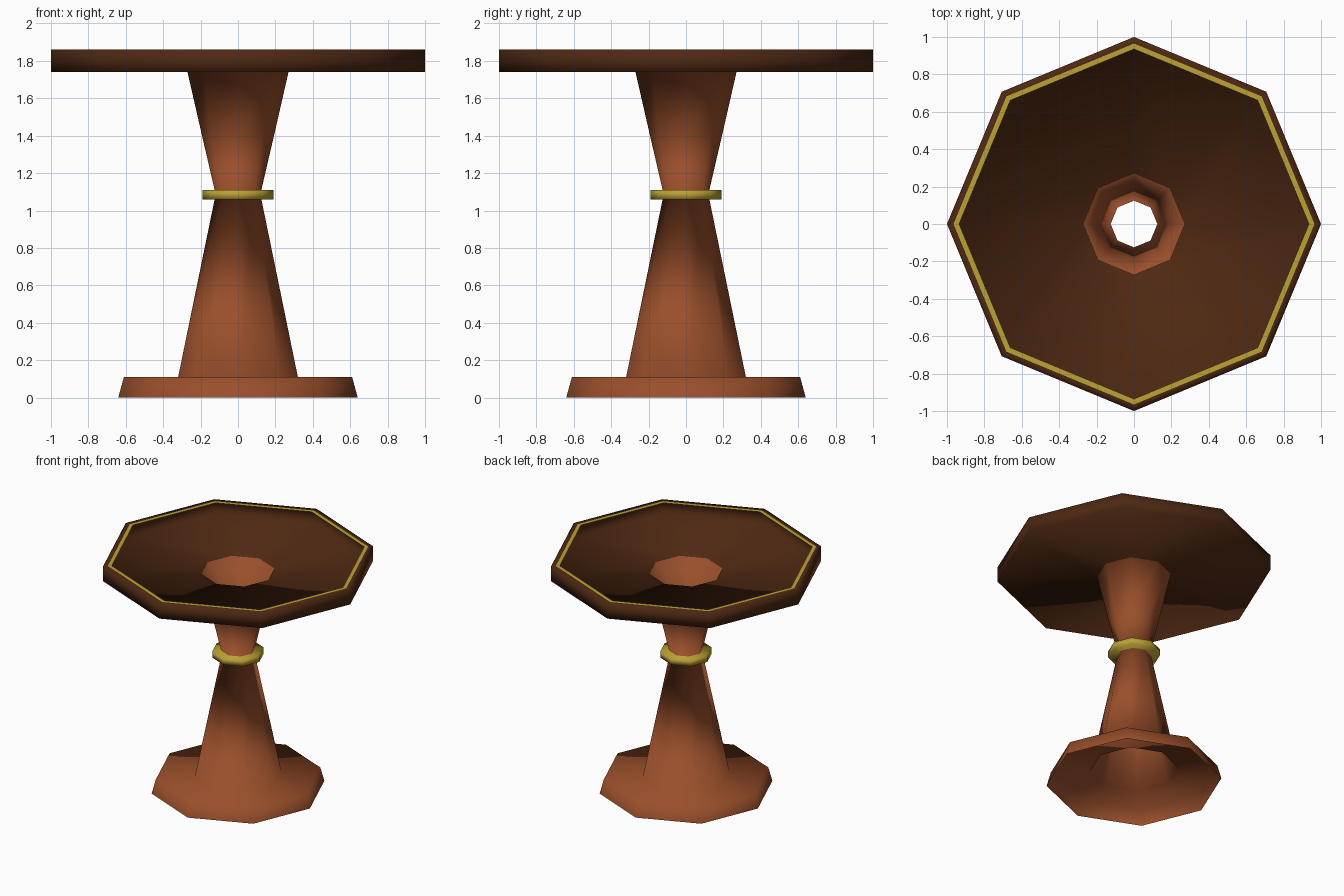
import bpy, bmesh, math

cube = bpy.data.objects.get("Cube")
if cube:
    bpy.data.objects.remove(cube, do_unlink=True)

SIDES = 8


def make_material(name, color):
    mat = bpy.data.materials.new(name)
    mat.use_nodes = True
    mat.diffuse_color = (*color, 1)
    mat.node_tree.nodes["Principled BSDF"].inputs["Base Color"].default_value = (*color, 1)
    return mat


red_wood = make_material("red_wood", (0.32, 0.078, 0.024))
dark_wood = make_material("dark_wood", (0.075, 0.021, 0.006))
gold = make_material("gold", (0.50, 0.36, 0.035))
materials = [red_wood, dark_wood, gold]
RED, DARK, GOLD = range(len(materials))


def lathe(name, start, bands):
    """Spin a profile; each band is (radius, height, material index)."""
    bm = bmesh.new()

    def ring(radius, height):
        angles = [math.tau * i / SIDES for i in range(SIDES)]
        return [bm.verts.new((radius * math.cos(a), radius * math.sin(a), height))
                for a in angles]

    lower = ring(*start)
    for radius, height, material in bands:
        upper = ring(radius, height)
        for i in range(SIDES):
            j = (i + 1) % SIDES
            face = bm.faces.new((lower[i], lower[j], upper[j], upper[i]))
            face.material_index = material
            face.smooth = True
        lower = upper
    mesh = bpy.data.meshes.new(name)
    bm.to_mesh(mesh)
    bm.free()
    obj = bpy.data.objects.new(name, mesh)
    for mat in materials:
        mesh.materials.append(mat)
    bpy.context.collection.objects.link(obj)
    return obj


# Open hollow foot and lower cone
foot = [(0.61, 0.11, RED), (0.32, 0.11, RED), (0.125, 1.06, RED)]
# Collar around the waist
collar = [(0.19, 1.06, GOLD), (0.19, 1.11, GOLD), (0.125, 1.11, GOLD)]
# Upper cone, hollow through the middle
neck = [(0.19, 1.39, RED), (0.27, 1.74, RED)]
# Dished top with a raised rim and gold trim
dish = [(1.0, 1.74, DARK), (1.0, 1.86, DARK), (0.965, 1.86, DARK), (0.935, 1.86, GOLD)]

lathe("pedestal_table", (0.64, 0.0), foot + collar + neck + dish)
